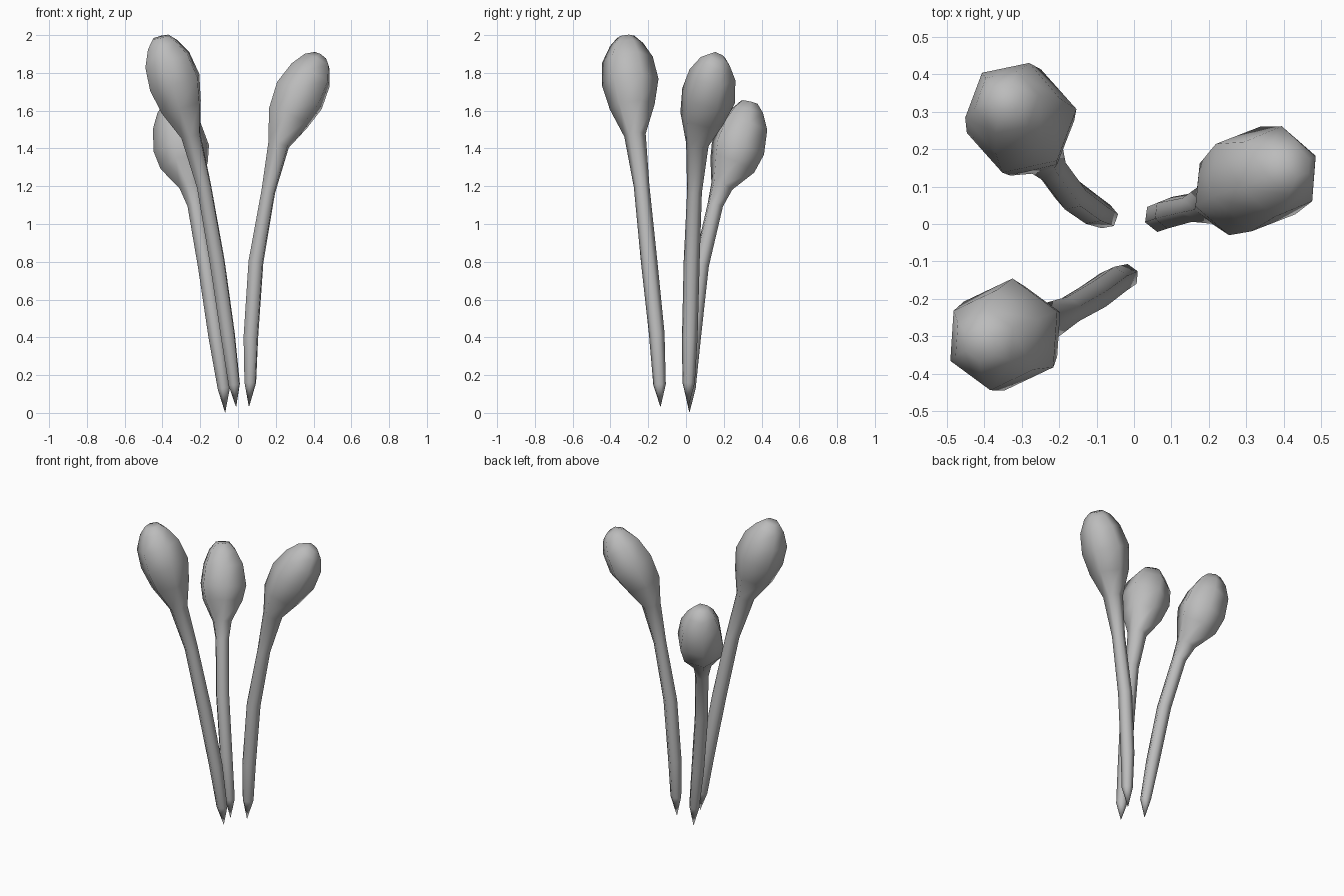
import bpy
import bmesh
from math import cos, sin, tau
from mathutils import Vector

cube = bpy.data.objects.get("Cube")
if cube:
    bpy.data.objects.remove(cube, do_unlink=True)

SIDES = 6

grey = bpy.data.materials.new("plain_grey")
grey.use_nodes = True
colour = (0.5, 0.5, 0.5, 1)
grey.diffuse_color = colour
bsdf = next(n for n in grey.node_tree.nodes if n.type == "BSDF_PRINCIPLED")
bsdf.inputs["Base Color"].default_value = colour


def bud_stalk(name, tip, rings):
    """Sweep rings (x, y, z, radius) up a bent stalk, from a pointed foot to a bud."""
    bm = bmesh.new()
    centres = [Vector(r[:3]) for r in rings]
    foot = bm.verts.new(tip)
    lean = centres[-1] - centres[0]
    lean.z = 0
    loops = []
    for i, ring in enumerate(rings):
        before = centres[i - 1] if i else Vector(tip)
        after = centres[min(i + 1, len(rings) - 1)]
        axis = (after - before).normalized()
        u = (lean - axis * lean.dot(axis)).normalized()
        v = axis.cross(u)
        loops.append([
            bm.verts.new(centres[i] + (u * cos(a) + v * sin(a)) * ring[3] * 1.04)
            for a in (tau * k / SIDES for k in range(SIDES))])
    for k in range(SIDES):
        n = (k + 1) % SIDES
        bm.faces.new((foot, loops[0][n], loops[0][k]))
        for low, high in zip(loops, loops[1:]):
            bm.faces.new((low[k], low[n], high[n], high[k]))
    bm.faces.new(loops[-1])
    bmesh.ops.recalc_face_normals(bm, faces=bm.faces)
    for face in bm.faces:
        face.smooth = True
    mesh = bpy.data.meshes.new(name)
    bm.to_mesh(mesh)
    bm.free()
    mesh.materials.append(grey)
    bpy.context.collection.objects.link(bpy.data.objects.new(name, mesh))


# Tall stalk at the front
bud_stalk("front_stalk", (-.01, -.135, .03), [
    (-.02, -.14, .15, .032), (-.055, -.155, .42, .04), (-.11, -.195, .8, .042),
    (-.18, -.235, 1.2, .04), (-.25, -.27, 1.47, .055), (-.3, -.285, 1.62, .115),
    (-.335, -.295, 1.75, .145), (-.375, -.31, 1.87, .13),
    (-.4, -.315, 1.95, .085), (-.41, -.32, 1.99, .045)])

# Short stalk at the back
bud_stalk("back_stalk", (-.068, .018, 0), [
    (-.075, .02, .13, .032), (-.115, .04, .4, .04), (-.17, .08, .78, .042),
    (-.225, .155, 1.1, .042), (-.25, .19, 1.2, .06), (-.285, .245, 1.31, .125),
    (-.3, .275, 1.4, .145), (-.325, .31, 1.52, .125),
    (-.34, .325, 1.6, .085), (-.345, .335, 1.645, .045)])

# Middle-height stalk on the model's left
bud_stalk("left_stalk", (.058, .012, .03), [
    (.065, .014, .16, .032), (.068, .02, .4, .04), (.095, .03, .8, .041),
    (.16, .045, 1.17, .038), (.215, .06, 1.42, .058), (.265, .085, 1.56, .115),
    (.325, .12, 1.68, .14), (.385, .14, 1.79, .12),
    (.42, .155, 1.86, .078), (.437, .165, 1.885, .04)])
